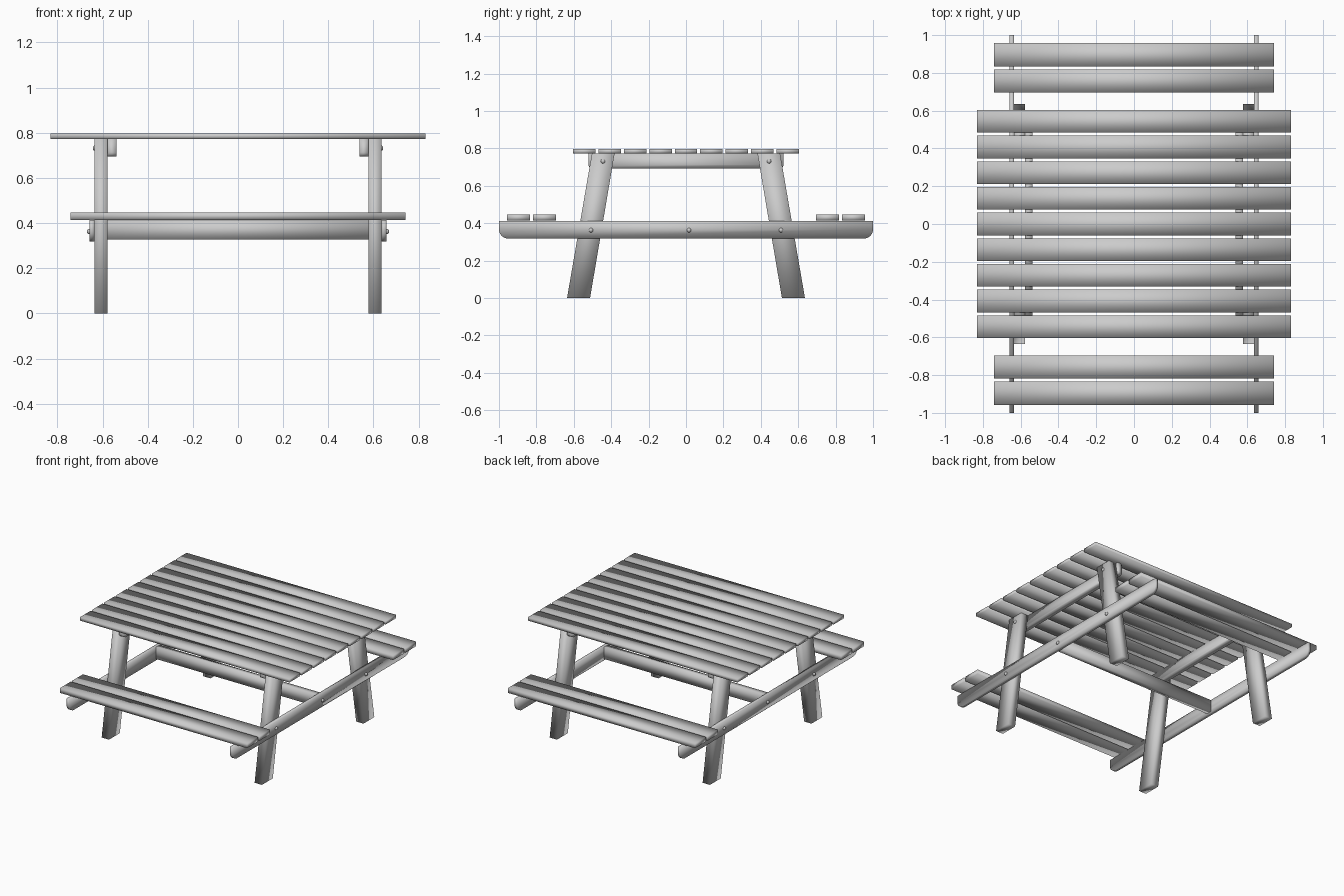
import bpy, bmesh, math
from mathutils import Matrix

old = bpy.data.objects.get("Cube")
if old:
    bpy.data.objects.remove(old, do_unlink=True)

grey = bpy.data.materials.new("plain_grey")
grey.use_nodes = True
COLOUR = (0.6, 0.6, 0.6, 1)
grey.diffuse_color = COLOUR
grey.node_tree.nodes["Principled BSDF"].inputs["Base Color"].default_value = COLOUR


def finish(name, bm):
    bmesh.ops.recalc_face_normals(bm, faces=bm.faces)
    for f in bm.faces:
        f.smooth = True
    mesh = bpy.data.meshes.new(name)
    bm.to_mesh(mesh)
    bm.free()
    mesh.materials.append(grey)
    obj = bpy.data.objects.new(name, mesh)
    bpy.context.collection.objects.link(obj)
    return obj


def prism(name, x0, x1, outline):
    """Extrude a (y, z) outline along x."""
    bm = bmesh.new()
    face = bm.faces.new([bm.verts.new((x0, y, z)) for y, z in outline])
    ext = bmesh.ops.extrude_face_region(bm, geom=[face])
    for v in ext["geom"]:
        if isinstance(v, bmesh.types.BMVert):
            v.co.x = x1
    return finish(name, bm)


def board(name, x0, x1, y0, y1, z0, z1):
    return prism(name, x0, x1, [(y0, z0), (y1, z0), (y1, z1), (y0, z1)])


def bar_outline(half, z0, z1, r):
    """Bar outline with rounded lower corners."""
    arc = [math.radians(a) for a in range(0, 91, 15)]
    right = [(half - r + r * math.cos(a), z0 + r - r * math.sin(a)) for a in arc]
    left = [(-y, z) for y, z in reversed(right)]
    return [(half, z1)] + right + left + [(-half, z1)]


def bolt(name, side, x, y, z, height):
    """Domed bolt head facing outwards."""
    bm = bmesh.new()
    bmesh.ops.create_uvsphere(bm, u_segments=12, v_segments=8, radius=1)
    bmesh.ops.transform(bm, verts=bm.verts, matrix=Matrix.Translation((side * x, y, z))
                        @ Matrix.Diagonal((height, 0.012, 0.012, 1)))
    return finish(name, bm)


# Table top
for i in range(9):
    y = (i - 4) * 0.136
    board(f"top_slat_{i + 1}", -0.83, 0.83, y - 0.06, y + 0.06, 0.773, 0.797)

# Benches
for end, s in (("front", -1), ("back", 1)):
    for part, y in (("inner", 0.757), ("outer", 0.895)):
        board(f"{end}_{part}_seat_slat", -0.742, 0.742,
              s * y - 0.062, s * y + 0.062, 0.414, 0.447)

# Centre stretcher
board("centre_stretcher", -0.635, 0.635, -0.02, 0.02, 0.327, 0.412)

# Trestles
for side, s in (("left", 1), ("right", -1)):
    prism(f"{side}_seat_rail", s * 0.635, s * 0.658, bar_outline(1.0, 0.318, 0.413, 0.05))
    prism(f"{side}_top_batten", s * 0.538, s * 0.577, bar_outline(0.522, 0.694, 0.773, 0.02))
    bolt(f"{side}_centre_bolt", s, 0.658, 0.016, 0.363, 0.012)
    for end, t in (("front", -1), ("back", 1)):
        prism(f"{side}_{end}_leg", s * 0.577, s * 0.635,
              [(t * 0.636, 0), (t * 0.513, 0), (t * 0.382, 0.773), (t * 0.503, 0.773)])
        bolt(f"{side}_{end}_rail_bolt", s, 0.658, t * 0.508, 0.363, 0.012)
        bolt(f"{side}_{end}_leg_bolt", s, 0.635, t * 0.444, 0.732, 0.008)
